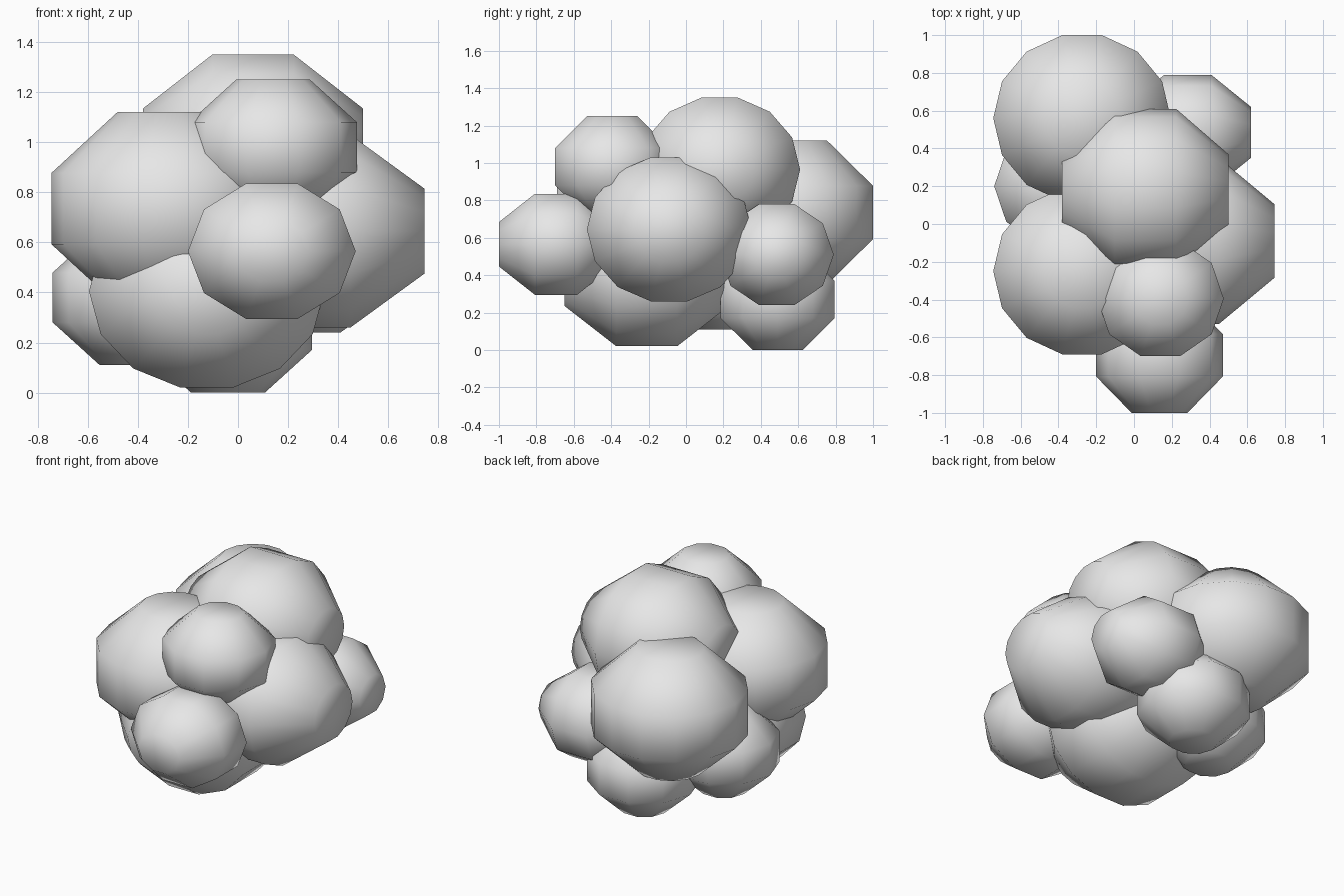
import bpy, bmesh, math
from mathutils import Vector

if "Cube" in bpy.data.objects:
    bpy.data.objects.remove(bpy.data.objects["Cube"])

grey = bpy.data.materials.new("light_grey")
grey.diffuse_color = (0.8, 0.8, 0.8, 1)
grey.use_nodes = True
grey.node_tree.nodes["Principled BSDF"].inputs["Base Color"].default_value = grey.diffuse_color

# Rounded barrel-like ball profile: (position along axis, radius)
PROFILE = [(-1, 0.44), (-0.37, 1), (0.37, 1), (1, 0.44)]


def ball(name, centre, half, axis, sides):
    """Low-poly smooth ball with flat poles along the given axis."""
    k = "xyz".index(axis)
    u, v = [i for i in range(3) if i != k]
    step = 2 * math.pi / sides
    flat = math.cos(step / 2)  # flats face the v direction, corners the u direction
    bm = bmesh.new()
    rings = []
    for h, r in PROFILE:
        ring = []
        for i in range(sides):
            p = [0.0, 0.0, 0.0]
            p[k] = h
            p[u] = r * math.cos(i * step)
            p[v] = r * math.sin(i * step) / flat
            ring.append(bm.verts.new([c + s * q for c, s, q in zip(centre, half, p)]))
        rings.append(ring)
    for a, b in zip(rings, rings[1:]):
        for i in range(sides):
            j = (i + 1) % sides
            bm.faces.new((a[i], a[j], b[j], b[i]))
    bm.faces.new(rings[0][::-1])
    bm.faces.new(rings[-1])
    bmesh.ops.recalc_face_normals(bm, faces=bm.faces)
    for f in bm.faces:
        f.smooth = True
    me = bpy.data.meshes.new(name)
    bm.to_mesh(me)
    bm.free()
    me.materials.append(grey)
    bpy.context.collection.objects.link(bpy.data.objects.new(name, me))


BIG = (0.47, 0.44, 0.385)
SMALL = (0.335, 0.305, 0.27)

# Large balls of the cluster
for name, c, axis in [
    ("top_ball", (0.06, 0.18, 0.965), "x"),
    ("back_left_ball", (-0.275, 0.56, 0.735), "z"),
    ("front_left_ball", (-0.275, -0.25, 0.735), "z"),
    ("right_ball", (0.275, -0.09, 0.645), "x"),
    ("bottom_ball", (-0.125, -0.21, 0.405), "y"),
]:
    size = (0.44, 0.43, 0.385) if name == "top_ball" else BIG
    ball(name, c, size, axis, 14)

# Small balls tucked between them
for name, c, axis in [
    ("front_small_ball", (0.135, -0.695, 0.565), "y"),
    ("upper_small_ball", (0.14, -0.395, 0.98), "z"),
    ("back_right_small_ball", (0.285, 0.485, 0.51), "x"),
    ("left_small_ball", (-0.405, 0.2, 0.38), "z"),
    ("back_bottom_small_ball", (-0.04, 0.49, 0.27), "z"),
]:
    ball(name, c, SMALL, axis, 10)
